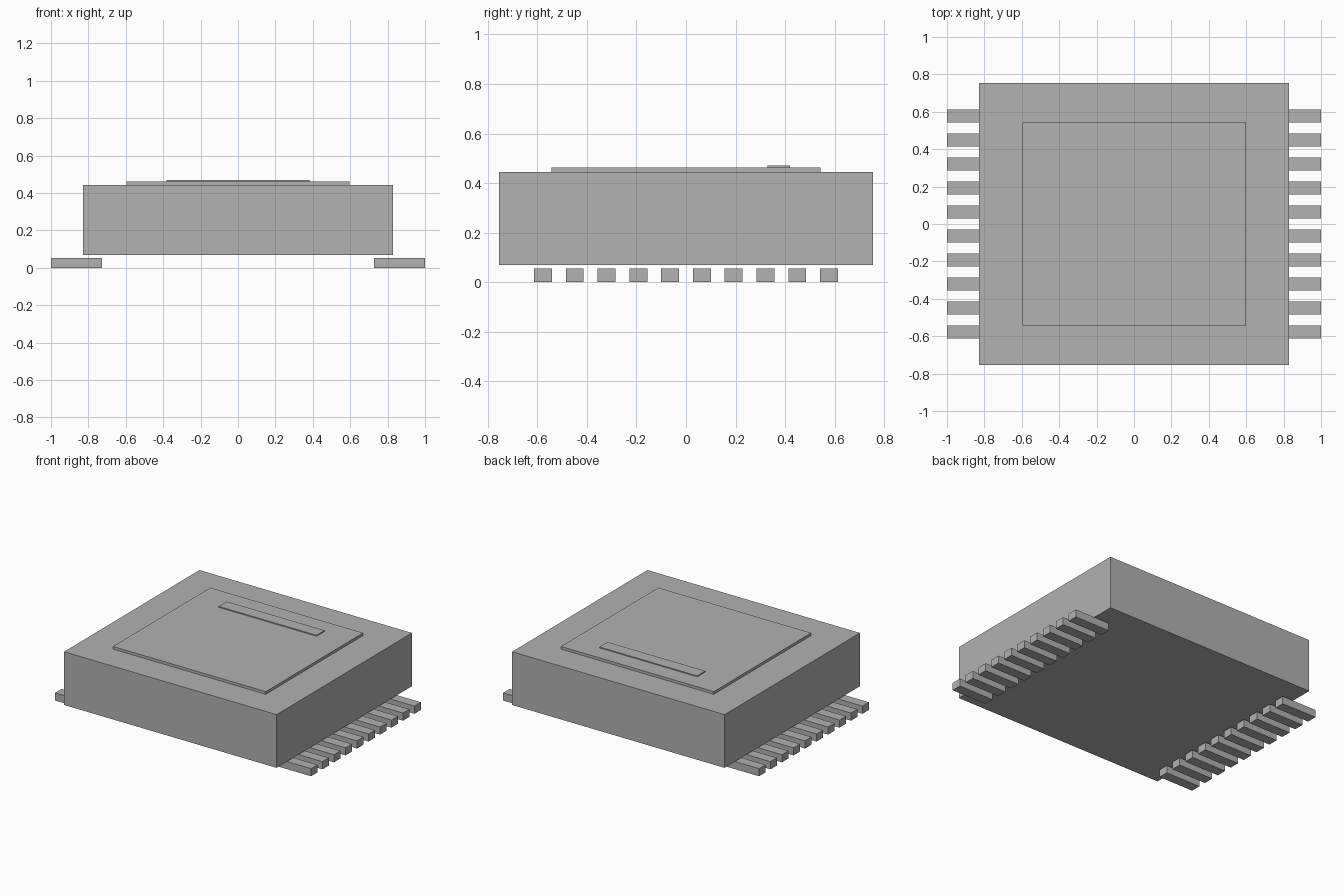
import bpy
from mathutils import Vector

cube = bpy.data.objects.get("Cube")
if cube:
    bpy.data.objects.remove(cube, do_unlink=True)

GREY = (0.445, 0.445, 0.445, 1.0)
grey = bpy.data.materials.new("plain_grey")
grey.use_nodes = True
grey.diffuse_color = GREY
grey.node_tree.nodes["Principled BSDF"].inputs["Base Color"].default_value = GREY


def box(name, low, high):
    """Flat-faced box spanning two opposite corners."""
    low, high = Vector(low), Vector(high)
    bpy.ops.mesh.primitive_cube_add(size=1, location=(low + high) / 2)
    obj = bpy.context.object
    obj.name = name
    obj.scale = high - low
    bpy.ops.object.transform_apply(location=False, rotation=False, scale=True)
    obj.data.materials.append(grey)
    return obj


# Package body, raised lid and marking bar
BODY_BOTTOM, BODY_TOP, LID_TOP = 0.068, 0.444, 0.463
box("package_body", (-0.83, -0.755, BODY_BOTTOM), (0.83, 0.755, BODY_TOP))
box("raised_lid", (-0.597, -0.543, BODY_TOP), (0.597, 0.543, LID_TOP))
box("marking_bar", (-0.382, 0.33, LID_TOP), (0.382, 0.42, 0.47))

# Rows of flat contact pins under both sides
PINS, PITCH, HALF_WIDTH = 10, 0.1283, 0.036
for side, sign in (("left", 1), ("right", -1)):
    inner, outer = sorted((sign * 0.728, sign * 1.0))
    for i in range(PINS):
        y = (i - (PINS - 1) / 2) * PITCH
        box(f"{side}_pin_{i + 1}", (inner, y - HALF_WIDTH, 0),
            (outer, y + HALF_WIDTH, 0.054))
